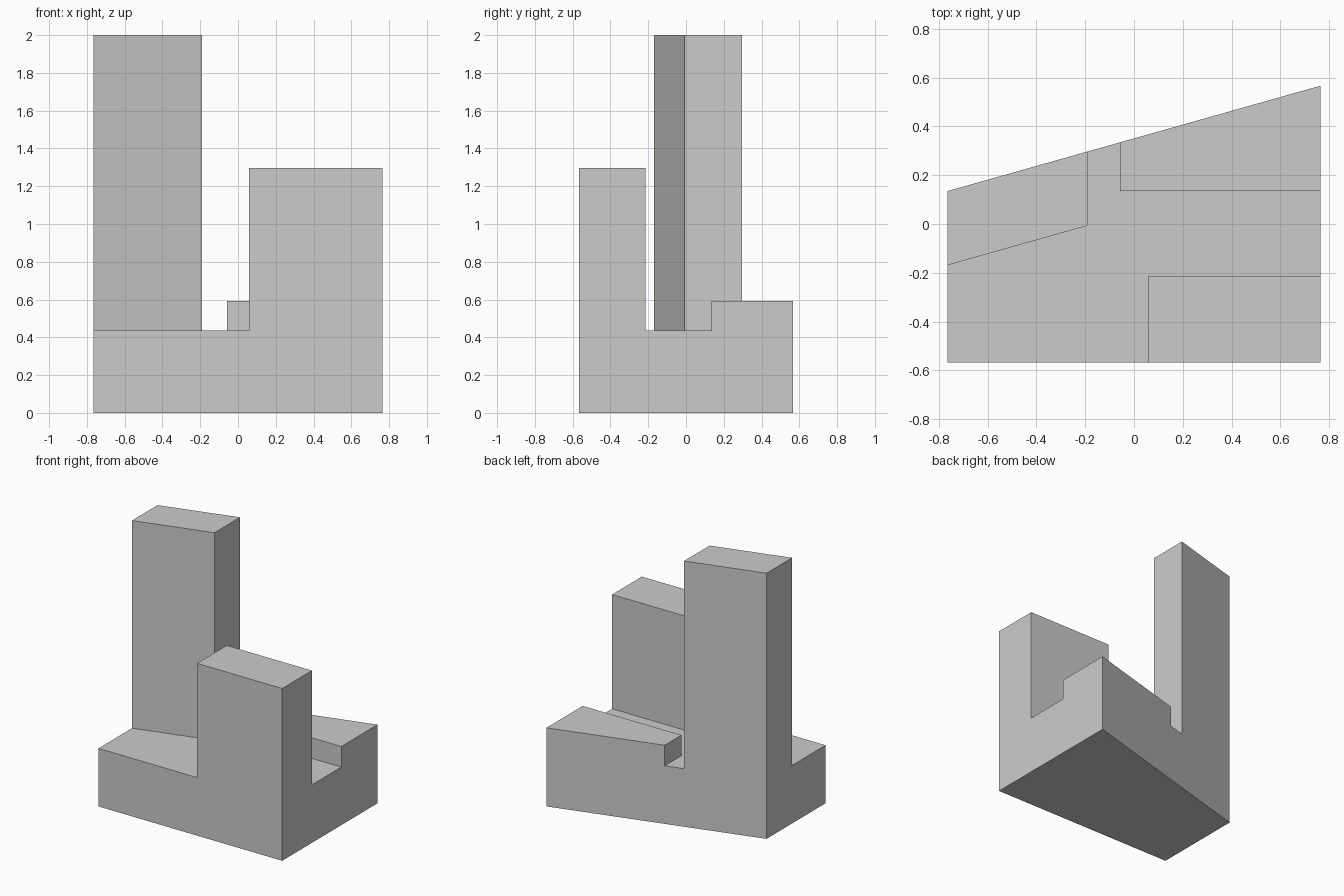
import bpy, bmesh
from mathutils import Vector

if "Cube" in bpy.data.objects:
    bpy.data.objects.remove(bpy.data.objects["Cube"])

X, Y = 0.765, 0.567            # half width and half depth of the plot
BASE_H = 0.437                 # height of the shared podium


def back(x):
    """Slanted rear boundary of the plot."""
    return 0.135 + (x + X) * (Y - 0.135) / (2 * X)


TX, FX, FY, BX, BY = -0.191, 0.057, -0.214, -0.057, 0.136
DEPTH = 0.304                  # tower depth, parallel to the rear boundary

# Plan regions: (outline, finished height)
regions = [
    # open podium roof
    ([(-X, -Y), (FX, -Y), (FX, FY), (X, FY), (X, BY), (BX, BY), (BX, back(BX)),
      (TX, back(TX)), (TX, back(TX) - DEPTH), (-X, back(-X) - DEPTH)], BASE_H),
    # tall tower
    ([(-X, back(-X) - DEPTH), (TX, back(TX) - DEPTH), (TX, back(TX)), (-X, back(-X))], 2.0),
    # front block
    ([(FX, -Y), (X, -Y), (X, FY), (FX, FY)], 1.297),
    # low rear block
    ([(BX, BY), (X, BY), (X, Y), (BX, back(BX))], 0.592),
]

bm = bmesh.new()
corners = {}


def vert(x, y, z):
    key = (round(x, 4), round(y, 4), round(z, 4))
    if key not in corners:
        corners[key] = bm.verts.new((x, y, z))
    return corners[key]


def cap(outline, z):
    return bm.faces.new([vert(x, y, z) for x, y in outline])


def raise_walls(outline, z0, z1, skip=()):
    for a, b in zip(outline, outline[1:] + outline[:1]):
        if (b, a) not in skip and (a, b) not in skip:
            bm.faces.new([vert(*a, z0), vert(*b, z0), vert(*b, z1), vert(*a, z1)])


# Podium walls only follow the outer boundary: skip edges shared by two regions
edges = [(a, b) for o, _ in regions for a, b in zip(o, o[1:] + o[:1])]
shared = {e for e in edges if (e[1], e[0]) in edges}
for outline, height in regions:
    cap(outline[::-1], 0)
    cap(outline, height)
    raise_walls(outline, 0, BASE_H, shared)
    if height > BASE_H:
        raise_walls(outline, BASE_H, height)

# Merge coplanar pieces into clean flat faces
bmesh.ops.recalc_face_normals(bm, faces=bm.faces[:])
bmesh.ops.dissolve_limit(bm, angle_limit=0.002, verts=bm.verts[:], edges=bm.edges[:])

mesh = bpy.data.meshes.new("building_massing")
bm.to_mesh(mesh)
bm.free()
bpy.context.collection.objects.link(bpy.data.objects.new("building_massing", mesh))
